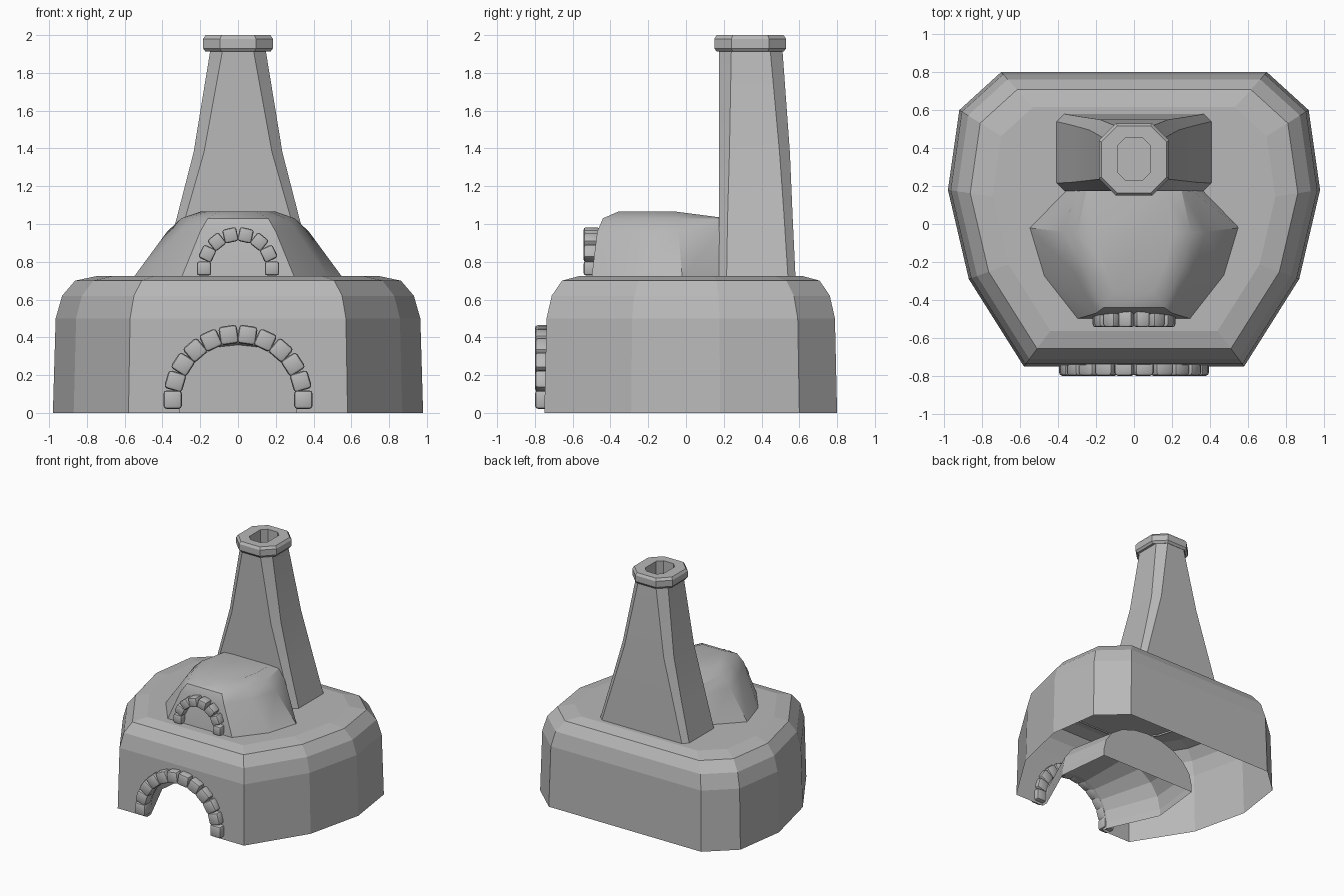
import bpy, bmesh
from math import sin, cos, pi, radians
from mathutils import Matrix, Vector

old = bpy.data.objects.get("Cube")
if old:
    bpy.data.objects.remove(old, do_unlink=True)

stone = bpy.data.materials.new("grey stone")
stone.use_nodes = True
grey = (0.48, 0.48, 0.48, 1)
stone.diffuse_color = grey
stone.node_tree.nodes["Principled BSDF"].inputs["Base Color"].default_value = grey


def add_object(name, bm, smooth=None):
    bmesh.ops.recalc_face_normals(bm, faces=bm.faces)
    mesh = bpy.data.meshes.new(name)
    bm.to_mesh(mesh)
    bm.free()
    mesh.materials.append(stone)
    obj = bpy.data.objects.new(name, mesh)
    bpy.context.collection.objects.link(obj)
    if smooth:
        bpy.ops.object.select_all(action="DESELECT")
        obj.select_set(True)
        bpy.context.view_layer.objects.active = obj
        bpy.ops.object.shade_smooth_by_angle(angle=radians(smooth))
    return obj


def loft(name, rings, caps=(True, True), smooth=None, closed=True):
    """Skin a list of 3D rings that have equal point counts."""
    bm = bmesh.new()
    rows = [[bm.verts.new(p) for p in ring] for ring in rings]
    n = len(rows[0])
    for low, high in zip(rows, rows[1:]):
        for i in range(n):
            j = (i + 1) % n
            bm.faces.new((low[i], low[j], high[j], high[i]))
    if caps[0]:
        bm.faces.new(rows[0])
    if caps[1]:
        bm.faces.new(rows[-1])
    return add_object(name, bm, smooth)


def mirrored(half, z):
    """Complete a right-hand outline across x = 0 at height z."""
    full = half + [(-x, y) for x, y in reversed(half)]
    return [(x, y, z) for x, y in full]


def octagon(hx, y0, y1, c, z):
    return mirrored([(hx - c, y0), (hx, y0 + c), (hx, y1 - c), (hx - c, y1)], z)


# Faceted hollow base with rounded shoulders
outline = [(0.58, -0.75), (0.87, -0.29), (0.98, 0.18), (0.92, 0.60), (0.70, 0.80)]
shoulders = [(1, 0), (0.985, 0.5), (0.95, 0.62), (0.88, 0.70), (0.76, 0.725)]
base = loft("oven_base", [
    mirrored([(x * s, 0.03 + (y - 0.03) * s) for x, y in outline], z)
    for s, z in shoulders])


# Arched fire chamber, flaring behind the mouth
def chamber_arch(y, width, height, squareness):
    arc = [pi * i / 10 for i in range(11)]
    pts = []
    for a in arc:
        c, s = cos(a), sin(a)
        sign = 1 if c >= 0 else -1
        pts.append((width * sign * abs(c) ** squareness, y, 0.06 + height * s ** squareness))
    return [(width, y, -0.1)] + pts + [(-width, y, -0.1)]


chamber = loft("chamber_cutter", [
    chamber_arch(-0.85, 0.31, 0.31, 1),
    chamber_arch(-0.70, 0.31, 0.31, 1),
    chamber_arch(-0.28, 0.50, 0.36, 1),
    chamber_arch(0.17, 0.45, 0.30, 1)])
flue_cut = loft("flue_cutter", [octagon(0.085, 0.23, 0.455, 0.04, z) for z in (0.5, 0.9)])

for cutter in (chamber, flue_cut):
    mod = base.modifiers.new("cut", "BOOLEAN")
    mod.object = cutter
    mod.solver = "EXACT"
    cutter.hide_render = True
bpy.context.view_layer.update()
cut_mesh = bpy.data.meshes.new_from_object(
    base.evaluated_get(bpy.context.evaluated_depsgraph_get()))
base.modifiers.clear()
base.data = cut_mesh
for cutter in (chamber, flue_cut):
    bpy.data.objects.remove(cutter, do_unlink=True)

# Leave the underside of the base open
bm = bmesh.new()
bm.from_mesh(cut_mesh)
floor = [f for f in bm.faces if all(v.co.z < 0.005 for v in f.verts)]
bmesh.ops.delete(bm, geom=floor, context="FACES")
bm.to_mesh(cut_mesh)
bm.free()

# Upper oven dome
dome_rings = [
    (0.715, [(0.30, -0.50), (0.48, -0.27), (0.555, -0.02), (0.36, 0.18)]),
    (0.96, [(0.20, -0.47), (0.31, -0.26), (0.375, -0.04), (0.30, 0.18)]),
    (1.03, [(0.16, -0.44), (0.25, -0.24), (0.30, -0.05), (0.25, 0.18)]),
    (1.065, [(0.10, -0.36), (0.17, -0.20), (0.20, -0.05), (0.17, 0.18)])]
rings = [mirrored(half, z) for z, half in dome_rings]
rings[-1] = [(x, y, z - 0.03 if y > 0.1 else z) for x, y, z in rings[-1]]
loft("upper_dome", rings, (False, True), smooth=30)

# Tapering chimney
loft("chimney", [
    octagon(0.41, 0.175, 0.58, 0.04, 0.715),
    octagon(0.325, 0.175, 0.565, 0.045, 1.03),
    octagon(0.235, 0.175, 0.55, 0.055, 1.38),
    octagon(0.145, 0.175, 0.51, 0.065, 1.93)], (False, False), smooth=30)

# Chimney rim with the flue running down inside it
loft("chimney_rim", [
    octagon(0.14, 0.18, 0.50, 0.06, 1.92),
    octagon(0.172, 0.163, 0.517, 0.085, 1.912),
    octagon(0.185, 0.15, 0.53, 0.09, 1.93),
    octagon(0.185, 0.15, 0.53, 0.09, 1.98),
    octagon(0.172, 0.163, 0.517, 0.085, 2.0),
    octagon(0.085, 0.23, 0.455, 0.04, 2.0),
    octagon(0.085, 0.23, 0.455, 0.04, 0.72)], (False, False), smooth=30)


# Rounded bricks around each mouth
def brick_arch(name, count, radius, z, y, size, depth):
    bm = bmesh.new()
    for i in range(count):
        a = pi * i / (count - 1)
        place = Matrix.Translation((radius * cos(a), y, z + radius * sin(a)))
        turn = Matrix.Rotation(-a, 4, "Y")
        scale = Matrix.Diagonal((size, depth, size, 1))
        bmesh.ops.create_cube(bm, size=1, matrix=place @ turn @ scale)
    bmesh.ops.bevel(bm, geom=bm.edges[:], offset=size * 0.18, segments=2,
                    profile=0.5, affect="EDGES")
    add_object(name, bm, smooth=40)


brick_arch("lower_mouth_bricks", 12, 0.346, 0.07, -0.755, 0.098, 0.09)
brick_arch("upper_mouth_bricks", 8, 0.18, 0.765, -0.50, 0.075, 0.085)
